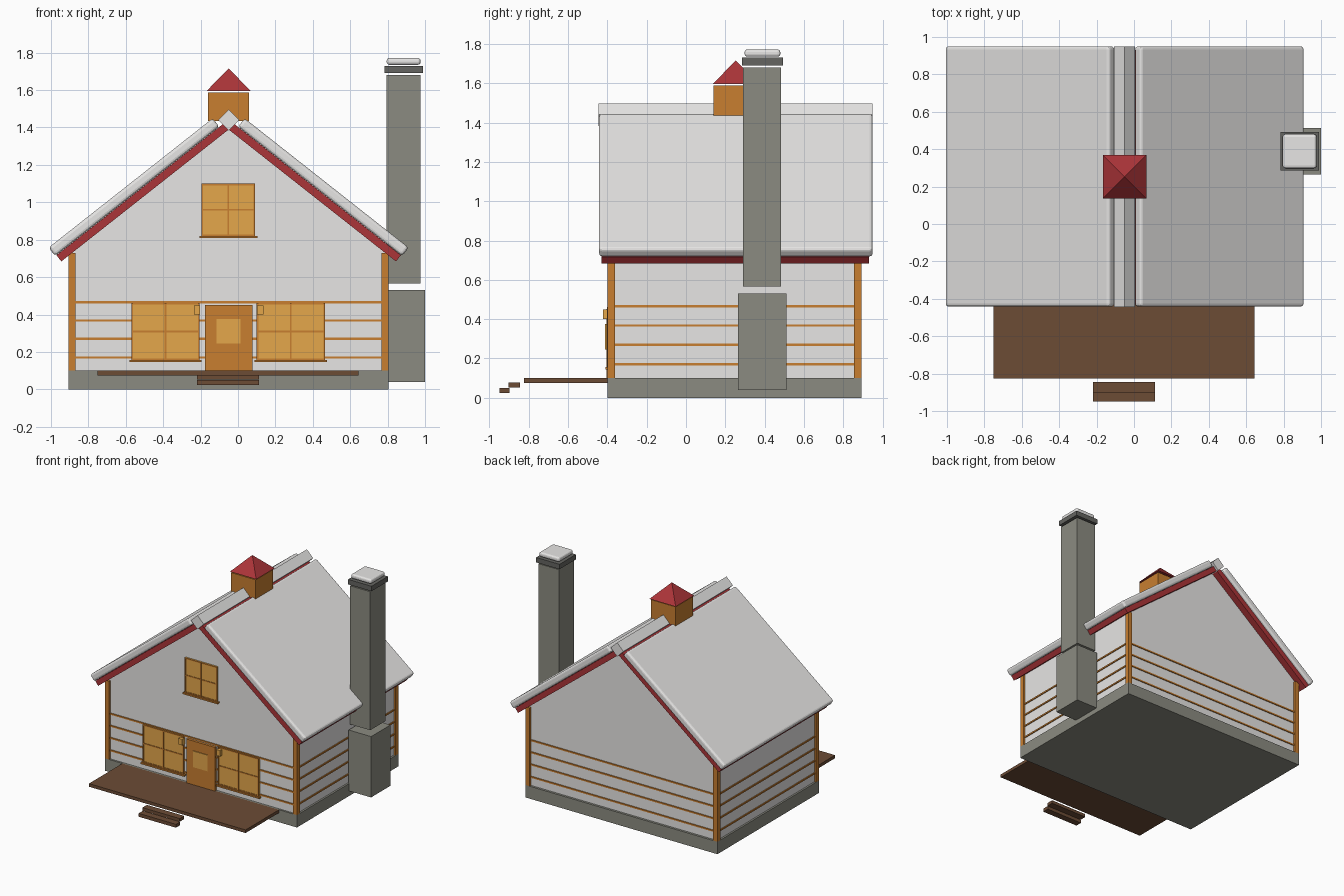
import bpy, bmesh, math
from mathutils import Matrix

cube = bpy.data.objects.get("Cube")
if cube:
    bpy.data.objects.remove(cube, do_unlink=True)


def material(name, rgb):
    m = bpy.data.materials.new(name)
    m.use_nodes = True
    m.diffuse_color = (*rgb, 1)
    m.node_tree.nodes["Principled BSDF"].inputs["Base Color"].default_value = (*rgb, 1)
    return m


white = material("snow white", (0.80, 0.79, 0.78))
wood = material("orange timber", (0.58, 0.21, 0.03))
glass = material("warm glass", (0.78, 0.39, 0.07))
red = material("dark red", (0.41, 0.035, 0.04))
stone = material("grey stone", (0.26, 0.26, 0.22))
dark = material("dark stone", (0.13, 0.13, 0.12))
brown = material("brown decking", (0.15, 0.072, 0.036))


def finish(name, bm, mat, bevel=0):
    bmesh.ops.recalc_face_normals(bm, faces=bm.faces)
    mesh = bpy.data.meshes.new(name)
    bm.to_mesh(mesh)
    bm.free()
    mesh.materials.append(mat)
    ob = bpy.data.objects.new(name, mesh)
    bpy.context.collection.objects.link(ob)
    if bevel:
        mod = ob.modifiers.new("Soft edges", 'BEVEL')
        mod.width, mod.segments = bevel, 3
    return ob


def box(name, mat, x, y, z, bevel=0, matrix=Matrix()):
    """Box from (min, max) ranges, optionally placed by a matrix."""
    bm = bmesh.new()
    bmesh.ops.create_cube(bm, size=1)
    place = Matrix.Translation([sum(r) / 2 for r in (x, y, z)])
    size = Matrix.Diagonal([abs(r[1] - r[0]) for r in (x, y, z)] + [1])
    bm.transform(matrix @ place @ size)
    return finish(name, bm, mat, bevel)


CX = -0.05            # centre line of the house
APEX = 1.389          # underside of the roof ridge
SLOPE = math.atan(0.788)
HALF = 0.84           # half width of the walls
Y0, Y1 = -0.385, 0.875

# Foundation and gabled walls
box("foundation", stone, (-0.905, 0.805), (-0.40, 0.893), (0, 0.10))
bm = bmesh.new()
eave = APEX - 0.788 * HALF
outline = [(-HALF, 0.1), (HALF, 0.1), (HALF, eave), (0, APEX), (-HALF, eave)]
face = bm.faces.new([bm.verts.new((CX + x, Y0, z)) for x, z in outline])
ext = bmesh.ops.extrude_face_region(bm, geom=[face])
bmesh.ops.translate(bm, vec=(0, Y1 - Y0, 0),
                    verts=[v for v in ext["geom"] if isinstance(v, bmesh.types.BMVert)])
finish("walls", bm, white)

# Horizontal battens running round the walls
for i, z in enumerate((0.17, 0.27, 0.368, 0.465)):
    box(f"batten_{i + 1}", wood, (CX - HALF - 0.007, CX + HALF + 0.007),
        (Y0 - 0.007, Y1 + 0.007), (z - 0.006, z + 0.006))

# Corner posts
for sx, side in ((-1, "right"), (1, "left")):
    for y, end in ((-0.40, "front"), (0.855, "back")):
        box(f"{end}_{side}_post", wood, (CX + sx * 0.818, CX + sx * 0.855),
            (y, y + 0.038), (0.10, 0.73))

# Roof: red boards with a thick snow layer on each slope
for s, side in ((-1, "right"), (1, "left")):
    tilt = Matrix.Translation((CX, 0, APEX)) @ Matrix.Rotation(s * SLOPE, 4, 'Y')
    box(f"{side}_roof_board", red, (0, s * 1.139), (-0.43, 0.93), (0, 0.042), matrix=tilt)
    snow = box(f"{side}_roof_snow", white, (s * 0.03, s * 1.147), (-0.442, 0.95),
               (0.043, 0.1), 0.016, tilt)

# Diamond-shaped ridge cap
turn = Matrix.Translation((CX, 0, 1.44)) @ Matrix.Rotation(math.radians(45), 4, 'Y')
box("ridge_cap", white, (-0.04, 0.04), (-0.445, 0.948), (-0.04, 0.04), matrix=turn)

# Cupola with pyramid roof
box("cupola", wood, (-0.16, 0.06), (0.14, 0.36), (1.435, 1.588))
bm = bmesh.new()
bmesh.ops.create_cone(bm, cap_ends=True, segments=4, radius1=0.117 * math.sqrt(2),
                      radius2=0, depth=0.12)
bm.transform(Matrix.Translation((CX, 0.253, 1.656)) @ Matrix.Rotation(math.pi / 4, 4, 'Z'))
finish("cupola_roof", bm, red)

# Chimney
box("chimney_base", stone, (0.80, 1.0), (0.265, 0.512), (0.04, 0.53))
box("chimney_stack", stone, (0.795, 0.975), (0.29, 0.483), (0.565, 1.68))
box("chimney_cap", dark, (0.782, 0.99), (0.285, 0.493), (1.69, 1.73))
box("chimney_snow", white, (0.795, 0.976), (0.298, 0.48), (1.735, 1.772), 0.014)

# Deck and steps
box("deck", brown, (-0.75, 0.645), (-0.825, -0.40), (0.075, 0.10))
box("upper_step", brown, (-0.22, 0.112), (-0.902, -0.845), (0.053, 0.078))
box("lower_step", brown, (-0.22, 0.112), (-0.95, -0.897), (0.023, 0.05))


def window(name, x, z):
    """Pane with a frame, a central cross and a sill."""
    t = 0.009
    box(name + "_pane", glass, x, (-0.396, Y0), z)
    for i, c in enumerate((x[0] + t / 2, sum(x) / 2, x[1] - t / 2)):
        box(f"{name}_upright_{i + 1}", wood, (c - t / 2, c + t / 2), (-0.401, Y0), z)
    for i, c in enumerate((z[0] + t / 2, sum(z) / 2, z[1] - t / 2)):
        box(f"{name}_bar_{i + 1}", wood, x, (-0.40, Y0), (c - t / 2, c + t / 2))
    box(name + "_sill", wood, (x[0] - 0.011, x[1] + 0.011), (-0.41, Y0),
        (z[0] - 0.012, z[0]))


window("right_window", (-0.57, -0.205), (0.157, 0.462))
window("left_window", (0.10, 0.465), (0.157, 0.462))
window("gable_window", (-0.195, 0.092), (0.82, 1.10))

# Door with pane, and wall lamps
box("door", wood, (-0.177, 0.077), (-0.405, Y0), (0.10, 0.452))
box("door_pane", glass, (-0.115, 0.014), (-0.411, -0.405), (0.245, 0.375))
for s, side in ((-1, "right"), (1, "left")):
    box(f"{side}_lamp", glass, (CX + s * 0.152, CX + s * 0.185), (-0.422, Y0), (0.40, 0.448))
